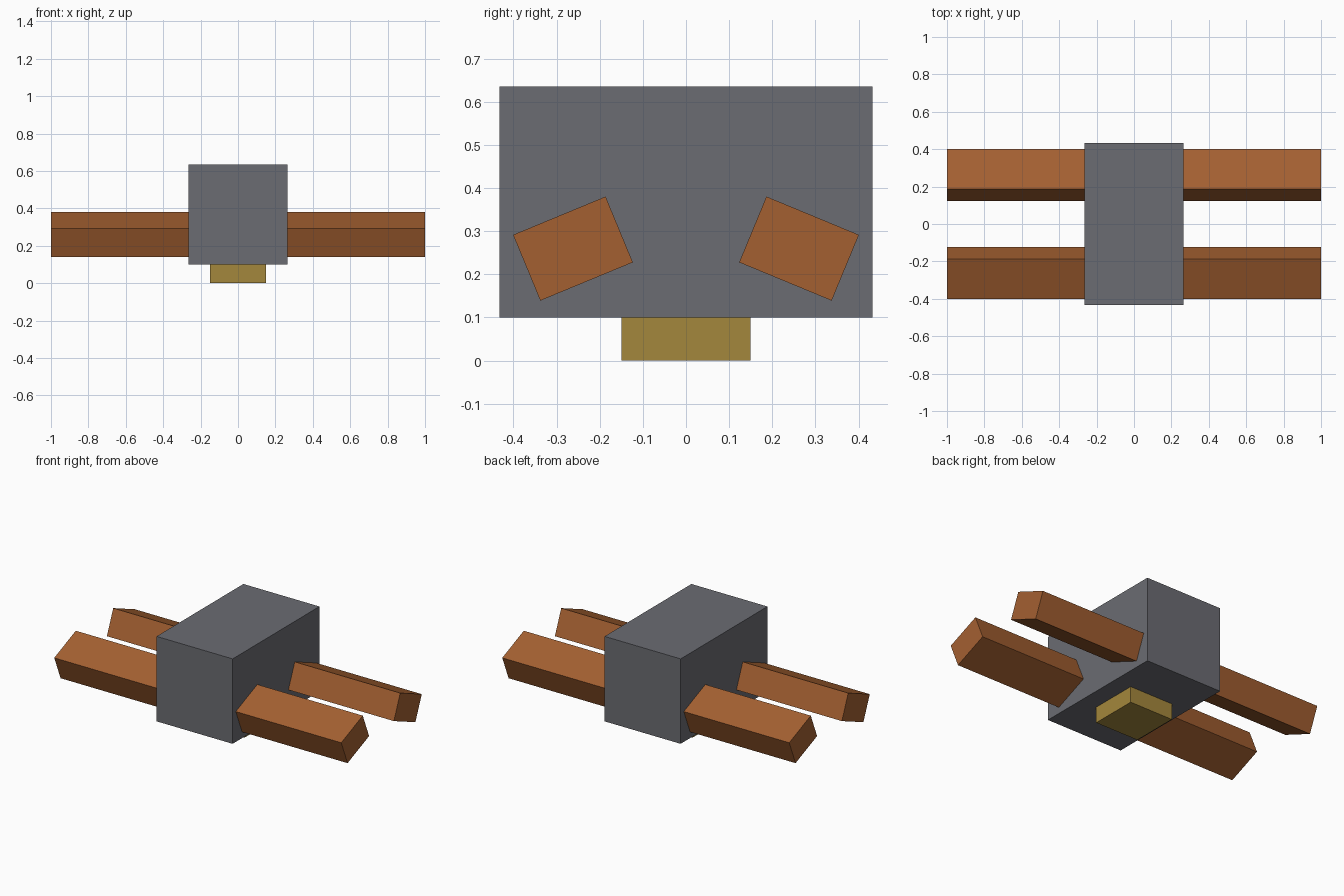
import bpy
import math

if "Cube" in bpy.data.objects:
    bpy.data.objects.remove(bpy.data.objects["Cube"])


def make_material(name, srgb):
    mat = bpy.data.materials.new(name)
    linear = [((c / 255 + 0.055) / 1.055) ** 2.4 for c in srgb]
    mat.diffuse_color = (*linear, 1.0)
    mat.use_nodes = True
    mat.node_tree.nodes["Principled BSDF"].inputs["Base Color"].default_value = mat.diffuse_color
    return mat


def box(name, size, center, mat, tilt=0.0):
    bpy.ops.mesh.primitive_cube_add(size=1, location=center, rotation=(tilt, 0, 0))
    obj = bpy.context.object
    obj.name = name
    obj.scale = size
    obj.data.materials.append(mat)
    return obj


gray = make_material("slate gray", (107, 108, 114))
brown = make_material("warm brown", (164, 96, 49))
gold = make_material("dull gold", (164, 135, 60))

# Central block and the small foot beneath it
box("body_block", (0.53, 0.864, 0.535), (0, 0, 0.3675), gray)
box("foot", (0.30, 0.30, 0.10), (0, 0, 0.05), gold)

# Two tilted beams passing through the block, mirrored front to back
for name, side in (("front_beam", -1), ("back_beam", 1)):
    box(name, (2.0, 0.232, 0.165), (0, side * 0.262, 0.2595), brown,
        tilt=-side * math.radians(22.5))
